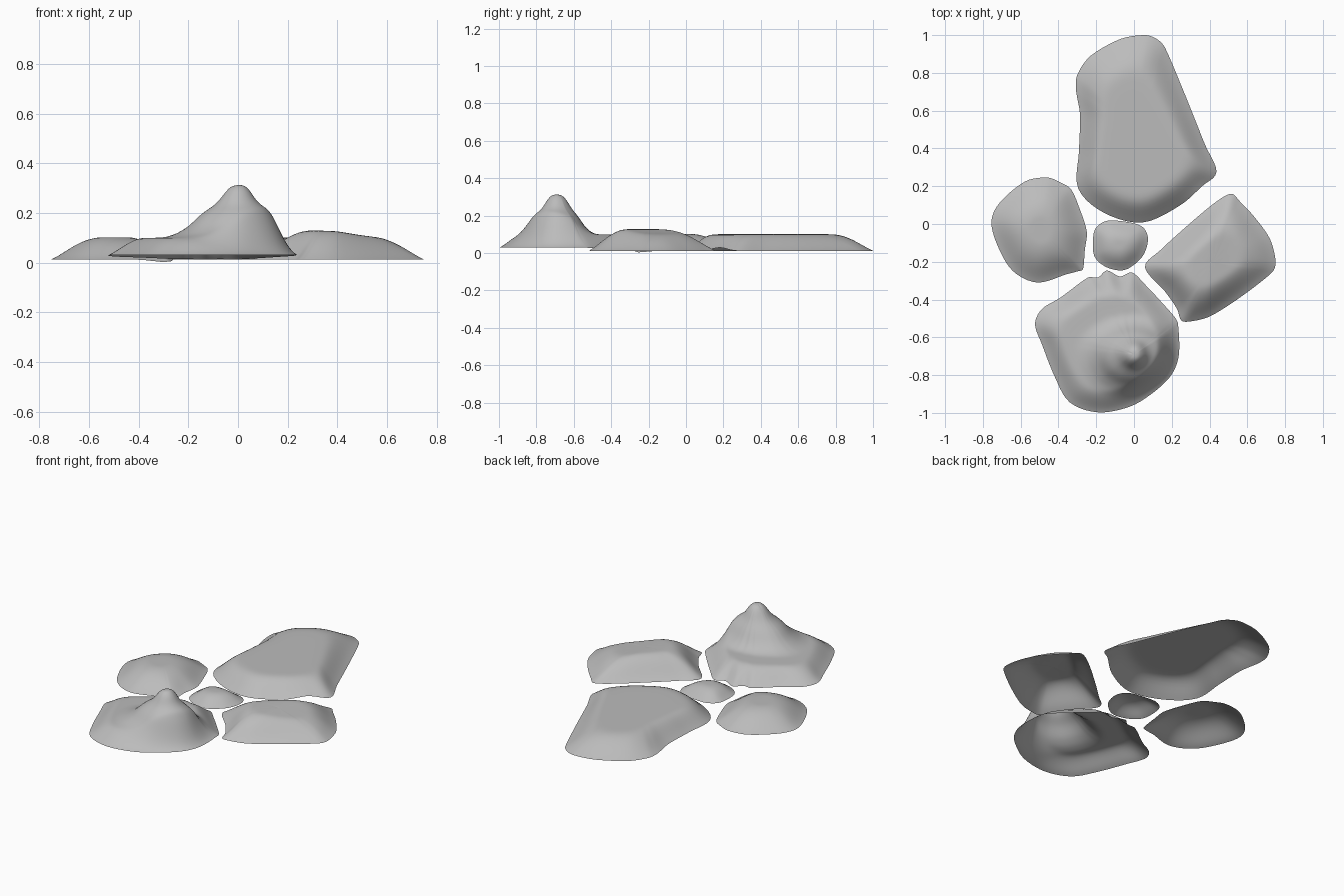
import bpy, math
from mathutils import Vector

if "Cube" in bpy.data.objects:
    bpy.data.objects.remove(bpy.data.objects["Cube"])

grey = bpy.data.materials.new("stone grey")
grey.diffuse_color = (0.5, 0.5, 0.5, 1)
grey.use_nodes = True
grey.node_tree.nodes["Principled BSDF"].inputs["Base Color"].default_value = grey.diffuse_color


def smooth_outline(pts, n=5):
    """Closed Catmull-Rom curve through the outline points, tangents limited on short spans."""
    p = [Vector(q) for q in pts]
    out = []
    for i in range(len(p)):
        a, b, c, d = (p[(i + k - 1) % len(p)] for k in range(4))
        span = (c - b).length
        t0, t1 = (c - a) / 2, (d - b) / 2
        t0 *= min(1, span / t0.length)
        t1 *= min(1, span / t1.length)
        for j in range(n):
            t = j / n
            out.append(b * (2 * t ** 3 - 3 * t * t + 1) + t0 * (t ** 3 - 2 * t * t + t)
                       + c * (3 * t * t - 2 * t ** 3) + t1 * (t ** 3 - t * t))
    return out


def rim_distance(p, loop):
    """Soft distance to the rim: equals the plain distance at a straight side,
    and rounds off smoothly where sides meet."""
    total = 0
    for a, b in zip(loop, loop[1:] + loop[:1]):
        d = b - a
        length = d.length
        d = d / length
        v = a - p
        s0 = v.dot(d)
        h2 = max((v - d * s0).length_squared, 1e-6)
        s1 = s0 + length
        total += (s1 / math.sqrt(s1 * s1 + h2) - s0 / math.sqrt(s0 * s0 + h2)) / h2
    return math.sqrt(2 / total)


def interp(table, x):
    for (x0, y0), (x1, y1) in zip(table, table[1:]):
        if x <= x1:
            t = max(0, (x - x0) / (x1 - x0))
            return y0 + (y1 - y0) * t
    return table[-1][1]


def island(name, pts, centre, top, edge, width, rings=24, soften=4):
    """Open sheet rising from its rim over `width` to the top height."""
    loop = smooth_outline(pts)
    c = Vector(centre)
    n = len(loop)

    def place(p, d):
        t = min(1, d / width(p))
        s = 0.55 * t + 0.45 * t * t * (3 - 2 * t)
        e = edge(p)
        return (p.x, p.y, e + (top(p) - e) * s)

    verts = []
    for r in range(rings):
        f = 1 - r / rings
        for o in loop:
            p = c + (o - c) * f
            verts.append(place(p, 0 if r == 0 else rim_distance(p, loop)))
    verts.append(place(c, rim_distance(c, loop)))
    faces = []
    for r in range(rings - 1):
        for i in range(n):
            j = (i + 1) % n
            faces.append((r * n + i, r * n + j, (r + 1) * n + j, (r + 1) * n + i))
    last = (rings - 1) * n
    faces += [(last + i, last + (i + 1) % n, rings * n) for i in range(n)]
    # outlines run either way round: keep faces pointing up
    area = sum(a.x * b.y - b.x * a.y for a, b in zip(loop, loop[1:] + loop[:1]))
    if area < 0:
        faces = [f[::-1] for f in faces]
    # soften creases above the rim
    nb = [set() for _ in verts]
    for f in faces:
        for a, b in zip(f, f[1:] + f[:1]):
            nb[a].add(b)
            nb[b].add(a)
    z = [v[2] for v in verts]
    for _ in range(soften):
        z = [z[i] if i < n else 0.5 * z[i] + 0.5 * sum(z[k] for k in nb[i]) / len(nb[i])
             for i in range(len(z))]
    verts = [(v[0], v[1], h) for v, h in zip(verts, z)]
    me = bpy.data.meshes.new(name)
    me.from_pydata(verts, [], faces)
    me.materials.append(grey)
    for f in me.polygons:
        f.use_smooth = True
    ob = bpy.data.objects.new(name, me)
    bpy.context.collection.objects.link(ob)


def near(p, x, y, r):
    return max(0, 1 - (p - Vector((x, y))).length / r)


# long flat island at the back, gentler slope at its far end
island("back_island",
       [(.06, 1), (-.07, .98), (-.23, .89), (-.30, .79), (-.307, .71), (-.286, .58), (-.291, .39),
        (-.296, .19), (-.16, .06), (.045, .008), (.243, .098), (.36, .2), (.437, .276),
        (.376, .42), (.27, .685), (.164, .934), (.12, .98)],
       (.02, .48), lambda p: .101,
       lambda p: .012 + .02 * near(p, .33, .19, .13),
       lambda p: .1 + .04 * min(1, max(0, (p.y - .4) / .4)), 24, 8)

# round island on the left with a small flat top
island("left_island",
       [(-.46, .246), (-.577, .225), (-.71, .114), (-.755, .013), (-.72, -.12), (-.64, -.25),
        (-.51, -.31), (-.36, -.267), (-.296, -.25), (-.27, -.24), (-.26, -.135), (-.25, -.04),
        (-.29, .087), (-.333, .183), (-.39, .22)],
       (-.5, -.03), lambda p: .102, lambda p: .012 - .01 * near(p, -.3, -.25, .1),
       lambda p: .135)

# domed island on the right
island("right_island",
       [(.513, .16), (.56, .12), (.64, .034), (.72, -.08), (.75, -.2), (.73, -.257), (.56, -.39),
        (.40, -.49), (.296, -.516), (.25, -.51), (.228, -.45), (.164, -.357), (.058, -.23),
        (.138, -.14), (.296, .003), (.43, .114)],
       (.42, -.2),
       lambda p: interp([(.3, .13), (.4, .126), (.5, .109), (.62, .095)], p.x),
       lambda p: .012, lambda p: .12, 24, 8)

# small island in the middle
island("centre_island",
       [(-.138, .018), (-.02, .008), (.048, -.018), (.074, -.08), (.048, -.167), (-.02, -.23),
        (-.074, -.246), (-.153, -.225), (-.21, -.17), (-.217, -.08), (-.2, -.018)],
       (-.07, -.12), lambda p: .065, lambda p: .012, lambda p: .075, 14)

# front island with a knobbed hill, steeper along y than along x
hill = [(0, .314), (.028, .31), (.05, .288), (.07, .255), (.09, .235), (.15, .195),
        (.2, .145), (.25, .115), (.3, .1)]


def hill_height(p):
    v = p - Vector((0, -.69))
    r = v.length
    if r > .06:
        ky = 1.65 if v.y > 0 else 1.3
        k = ((v.x / r) ** 2 * 1.0 + (v.y / r) ** 2 * ky)
        r = .06 + (r - .06) * k
    return interp(hill, r)


island("front_island",
       [(-.143, -.246), (-.074, -.278), (-.01, -.257), (.058, -.32), (.138, -.405), (.217, -.495),
        (.233, -.53), (.238, -.69), (.2, -.796), (.11, -.886), (-.02, -.966), (-.19, -.997),
        (-.34, -.944), (-.418, -.812), (-.487, -.638), (-.524, -.53), (-.487, -.45), (-.39, -.39),
        (-.243, -.283), (-.19, -.283)],
       (0, -.69), hill_height,
       lambda p: .012 + .018 * min(1, max(0, (-p.y - .25) / .3)), lambda p: .1, 36, 5)
